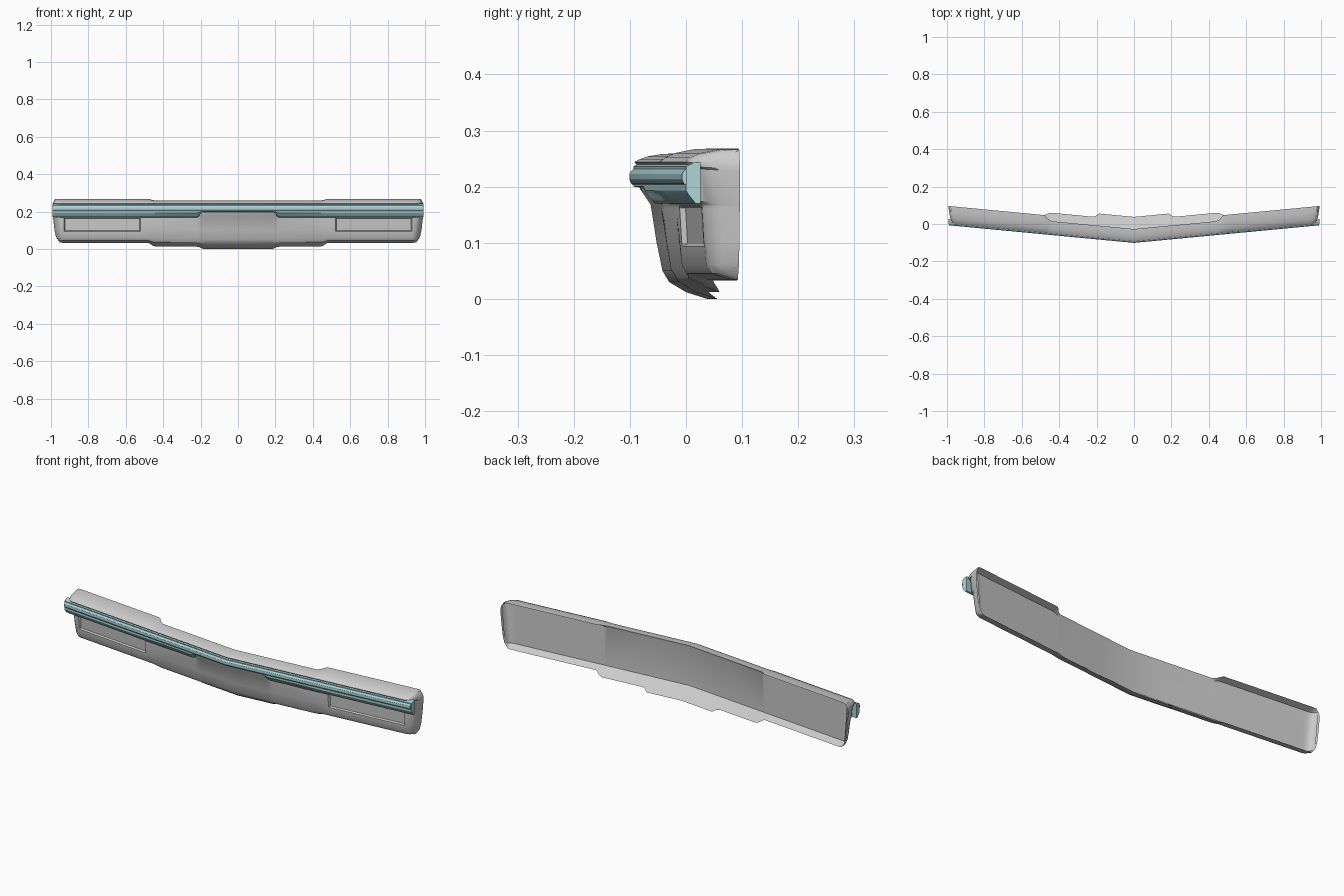
import bpy, bmesh

if "Cube" in bpy.data.objects:
    bpy.data.objects.remove(bpy.data.objects["Cube"])

SLOPE = 0.095      # plan-view sweep of the V shape
RIM = 0.002        # depth of the open back edge on the wings

# Cross-sections (depth, height) from top rear edge, round the front, to bottom rear edge
WING = [(RIM, .268), (-.03, .267), (-.065, .26), (-.083, .252), (-.092, .244), (-.086, .236),
        (-.072, .232), (-.072, .174), (-.062, .168), (-.061, .166), (-.061, .162),
        (-.057, .098), (-.056, .094), (-.053, .06), (-.043, .045), (-.012, .035), (RIM, .033)]
TOP_MID = [(-.027, .259), (-.045, .258), (-.068, .254), (-.083, .249)]
MID = TOP_MID + WING[4:11] + [(-.055, .098), (-.054, .094), (-.048, .055),
                              (-.037, .036), (-.005, .02), (.018, .012)]
CENTRE = TOP_MID + WING[4:7] + [(-.072, .206), (-.083, .203), (-.082, .196), (-.063, .168),
                                (-.052, .098), (-.051, .094), (-.042, .05),
                                (-.03, .03), (0, .012), (.038, 0)]
# Wing section with the lamp pocket pushed in
POCKET = [(d + .01, z) if i in (10, 11) else (d, z) for i, (d, z) in enumerate(WING)]


def mix(a, b, t):
    return [(p[0] + (q[0] - p[0]) * t, p[1] + (q[1] - p[1]) * t) for p, q in zip(a, b)]


# Stations along half the length: x, section, end-wrap amount
STATIONS = [(0, CENTRE, 0), (.185, CENTRE, 0), (.195, mix(CENTRE, MID, .3), 0),
            (.205, mix(CENTRE, MID, .75), 0), (.22, MID, 0), (.44, MID, 0),
            (.458, mix(MID, WING, .3), 0), (.47, mix(MID, WING, .75), 0), (.482, WING, 0),
            (.522, WING, 0), (.527, POCKET, 0), (.925, POCKET, 0), (.93, WING, 0),
            (.955, WING, 0), (.972, WING, .08), (.984, WING, .25), (.992, WING, .5), (1, WING, 1)]


def place(x, section, wrap):
    """Put a section at x, wrapping it back to the rim at the bumper's end."""
    pts = []
    taper = min(max((x - .93) / .03, 0), 1)
    for d, z in section:
        d += (RIM - d) * wrap
        z = .15 + (z - .15) * (1 - .06 * wrap)
        px = x - taper * (.03 * (1 - z / .268)) - .022 * wrap * (abs(z - .15) / .112) ** 6
        pts.append((px, d + SLOPE * abs(px), z))
    return pts


def loft(name, rows, closed=False, angle=0.5, color=None):
    bm = bmesh.new()
    vrows = [[bm.verts.new(p) for p in row] for row in rows]
    n = len(rows[0])
    for a, b in zip(vrows, vrows[1:]):
        for i in range(n if closed else n - 1):
            j = (i + 1) % n
            bm.faces.new((a[i], a[j], b[j], b[i]))
    if closed:
        bm.faces.new(vrows[-1])
    bmesh.ops.recalc_face_normals(bm, faces=bm.faces)
    # Outer skins face forward
    front = min(bm.faces, key=lambda f: f.calc_center_median().y)
    if front.normal.y > 0:
        bmesh.ops.reverse_faces(bm, faces=bm.faces)
    me = bpy.data.meshes.new(name)
    bm.to_mesh(me)
    bm.free()
    ob = bpy.data.objects.new(name, me)
    bpy.context.collection.objects.link(ob)
    mod = ob.modifiers.new("mirror", 'MIRROR')
    mod.merge_threshold = 0.0005
    if color:
        mat = bpy.data.materials.new(name + "_paint")
        mat.diffuse_color = color
        mat.use_nodes = True
        mat.node_tree.nodes["Principled BSDF"].inputs["Base Color"].default_value = mat.diffuse_color
        me.materials.append(mat)
    bpy.ops.object.select_all(action='DESELECT')
    ob.select_set(True)
    bpy.context.view_layer.objects.active = ob
    bpy.ops.object.shade_smooth_by_angle(angle=angle)
    return ob


# Bumper outer shell
loft("bumper_shell", [place(*s) for s in STATIONS])

# Inner lining: flat back wall with a lower ledge, joined to the rim
lining = []
for x, sec, wrap in STATIONS:
    inner = [sec[0], (-.03, sec[0][1] - .01), (-.03, .052), sec[-1]]
    lining.append(place(x, inner, wrap))
panel = loft("inner_panel", lining)
panel.data.flip_normals()

# Trim strip along the front, pinched above the centre bulge
TEAL = (.42, .66, .68, 1)
STRIP = [(-.068, .244), (-.08, .243), (-.094, .236), (-.094, .193), (-.09, .186),
         (-.077, .17), (-.068, .17)]


def sweep(section, xs, low=lambda x: 0):
    return [[(x, d + SLOPE * x, max(z, low(x) + (z - .17) * .1)) for d, z in section] for x in xs]


loft("trim_strip", sweep(STRIP, [0, .19, .22, .6, .992],
                         lambda x: .198 if x < .2 else 0), closed=True, color=TEAL)

# Raised rub insert on the strip
INSERT = [(-.092, .233), (-.097, .229), (-.101, .223), (-.101, .212), (-.097, .205), (-.092, .201)]
loft("rub_insert", sweep(INSERT, [0, .5, .988]), closed=True, color=TEAL)
